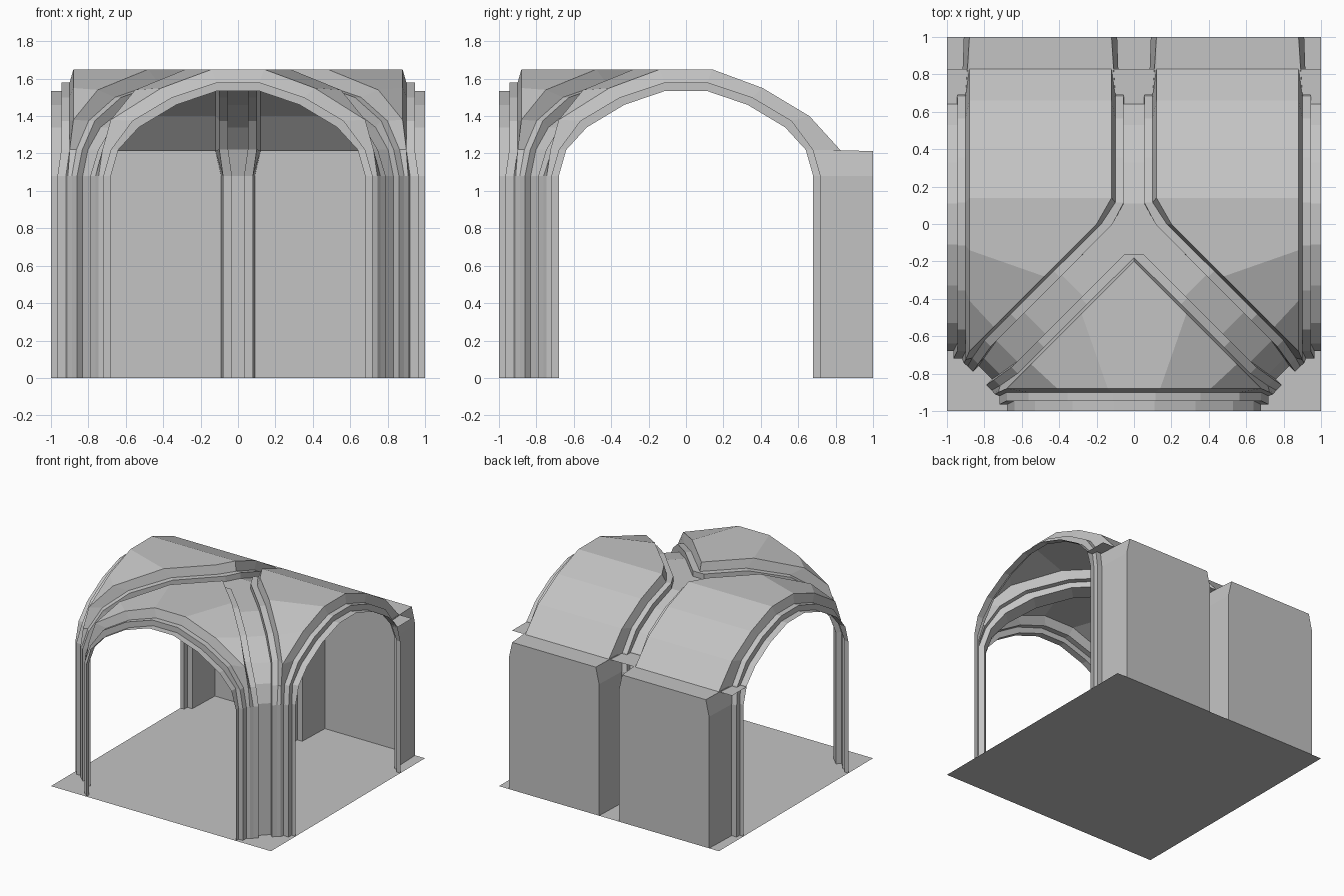
import bpy, bmesh

cube = bpy.data.objects.get("Cube")
if cube:
    bpy.data.objects.remove(cube, do_unlink=True)

stone = bpy.data.materials.new("grey_stone")
stone.use_nodes = True
GREY = (0.55, 0.55, 0.55, 1)
stone.diffuse_color = GREY
stone.node_tree.nodes["Principled BSDF"].inputs["Base Color"].default_value = GREY


def loft(name, rows, mirror=True):
    """Skin a grid of points; rows may share points."""
    bm = bmesh.new()
    grid = [[bm.verts.new(p) for p in row] for row in rows]
    for r0, r1 in zip(grid, grid[1:]):
        for i in range(len(r0) - 1):
            bm.faces.new((r0[i], r0[i + 1], r1[i + 1], r1[i]))
    bmesh.ops.remove_doubles(bm, verts=bm.verts, dist=0.0005)
    bmesh.ops.dissolve_degenerate(bm, dist=0.0005, edges=bm.edges)
    bmesh.ops.recalc_face_normals(bm, faces=bm.faces)
    mesh = bpy.data.meshes.new(name)
    bm.to_mesh(mesh)
    bm.free()
    mesh.materials.append(stone)
    obj = bpy.data.objects.new(name, mesh)
    bpy.context.collection.objects.link(obj)
    if mirror:
        mod = obj.modifiers.new("mirror", 'MIRROR')
        mod.merge_threshold = 0.0005
    return obj


# Arch curves as (distance from axis, height), from floor to crown
HEIGHT_IN = [0, 1.08, 1.22, 1.34, 1.46, 1.535]
HEIGHT_MID = [0, 1.08, 1.22, 1.375, 1.50, 1.58]
ARCH_IN = [.68, .68, .64, .53, .33, .11]
ARCH_MID = [.72, .72, .68, .565, .355, .115]
DIAG_IN = [.795, .795, .76, .68, .53, .33]
DIAG_MID = [.825, .825, .79, .71, .57, .34]
# Half widths of the rib's lower band and of its upper ledge
ARCH_W = [(.035, .08)] * 2 + [(.055, .10)] * 4
DIAG_W = [(.05, .09)] * 2 + [(.06, .105)] + [(.078, .125)] * 3

# Vault panel edge on the back wall side: (half width of gap, y, height)
BACK_EDGE = [(.09, 1, 0), (.09, 1, 1.08), (.12, 1, 1.213), (.12, .83, 1.213),
             (.12, .66, 1.40), (.12, .41, 1.55), (.12, .14, 1.65)]
# Panel edges that meet in the front corner, along the arch and the diagonal
FRONT_EDGE = [(.745, .91, 0), (.745, .91, 1.08), (.725, .9, 1.22),
              (.68, .88, 1.38), (.41, .88, 1.55), (.14, .88, 1.65)]
DIAG_EDGE = FRONT_EDGE[:4] + [(.55, .75, 1.54), (.28, .48, 1.65)]


def rib_rows(place, inner, mid, widths, edge):
    """Stepped cross-sections: lower band, riser, ledge, flange to the panel."""
    rows = []
    for u, v, zi, zm, (w1, w2), e in zip(inner, mid, HEIGHT_IN, HEIGHT_MID, widths, edge):
        rows.append([place(u, 0, zi), place(u, w1, zi), place(v, w1, zm),
                     place(v, w2, zm), e])
    return rows


def back_rows(place):
    """Arch half against the back wall, with the row at the wall top doubled."""
    edge = [place(y, w, z) for w, y, z in BACK_EDGE]
    rows = rib_rows(place, ARCH_IN, ARCH_MID, ARCH_W, edge[:3] + edge[4:])
    rows.insert(3, rows[2][:4] + [edge[3]])
    return rows


def at_front(u, w, z): return (u, w - 1, z)
def at_end(u, w, z): return (1 - w, u, z)
def at_end_front(u, w, z): return (1 - w, -u, z)
def at_centre(u, w, z): return (w, u, z)


def diagonal(side):
    def place(a, w, z):
        s = side * w * 0.7071
        return (a + s, -a + s, z)
    return place


front_edge = [(a, -b, z) for a, b, z in FRONT_EDGE]
end_edge = [(b, -a, z) for a, b, z in FRONT_EDGE]
diag_front_edge = [(a, -b, z) for a, b, z in DIAG_EDGE]
diag_side_edge = [(b, -a, z) for a, b, z in DIAG_EDGE]
LOW, LEDGE, TOP = 1.535, 1.58, 1.65

# Front arch rib
rows = rib_rows(at_front, ARCH_IN, ARCH_MID, ARCH_W, front_edge)
rows.append([(0, y, z) for _, y, z in rows[-1]])
loft("front_arch_rib", rows)

# End arch ribs, from the back wall over to the front pillars
loft("end_arch_rib", back_rows(at_end)
     + rib_rows(at_end_front, ARCH_IN, ARCH_MID, ARCH_W, end_edge)[::-1])

# Back centre rib turning into the back half of each diagonal rib
bend = [(0, 0, LOW), (.115, 0, LOW), (.115, 0, LEDGE), (.175, 0, LEDGE), (.2, 0, TOP)]
loft("branching_rib", back_rows(at_centre) + [bend]
     + rib_rows(diagonal(1), DIAG_IN, DIAG_MID, DIAG_W, diag_side_edge)[::-1])

# Front half of each diagonal rib, meeting at the crown
rows = rib_rows(diagonal(-1), DIAG_IN, DIAG_MID, DIAG_W, diag_front_edge)
rows.append([(.05, -.05, LOW), (.05, -.16, LOW), (.05, -.16, LEDGE),
             (.05, -.23, LEDGE), (.05, -.25, TOP)])
rows.append([(0, 0, LOW), (0, -.16, LOW), (0, -.16, LEDGE),
             (0, -.18, LEDGE), (0, -.2, TOP)])
loft("diagonal_rib_front", rows)

# Front vault panel
rows = list(zip(front_edge[3:], diag_front_edge[3:])) + [((0, -.88, TOP), (0, -.2, TOP))]
loft("front_vault_panel", rows)

# Back wall and side vault panels in one skin
outer = [at_end(y, w, z) for w, y, z in BACK_EDGE] + [(.88, 0, TOP)] + end_edge[:2:-1]
inner = [at_centre(y, w, z) for w, y, z in BACK_EDGE] + [(.2, 0, TOP)] + diag_side_edge[:2:-1]
loft("wall_and_vault_panel", list(zip(inner, outer)))

# Small caps behind the ribs at the top of the wall
for name, x0, x1, x2 in (("centre_cap", 0, .055, .12), ("end_cap", 1, .945, .88)):
    loft(name, [[(x, y, 1.213), (x, .83, 1.213)]
                for x, y in ((x0, .64), (x1, .64), (x1, .69), (x2, .69))])

# Floor
loft("floor", [[(x, y, 0) for x in (-1, 1)] for y in (1, -1)], mirror=False)
